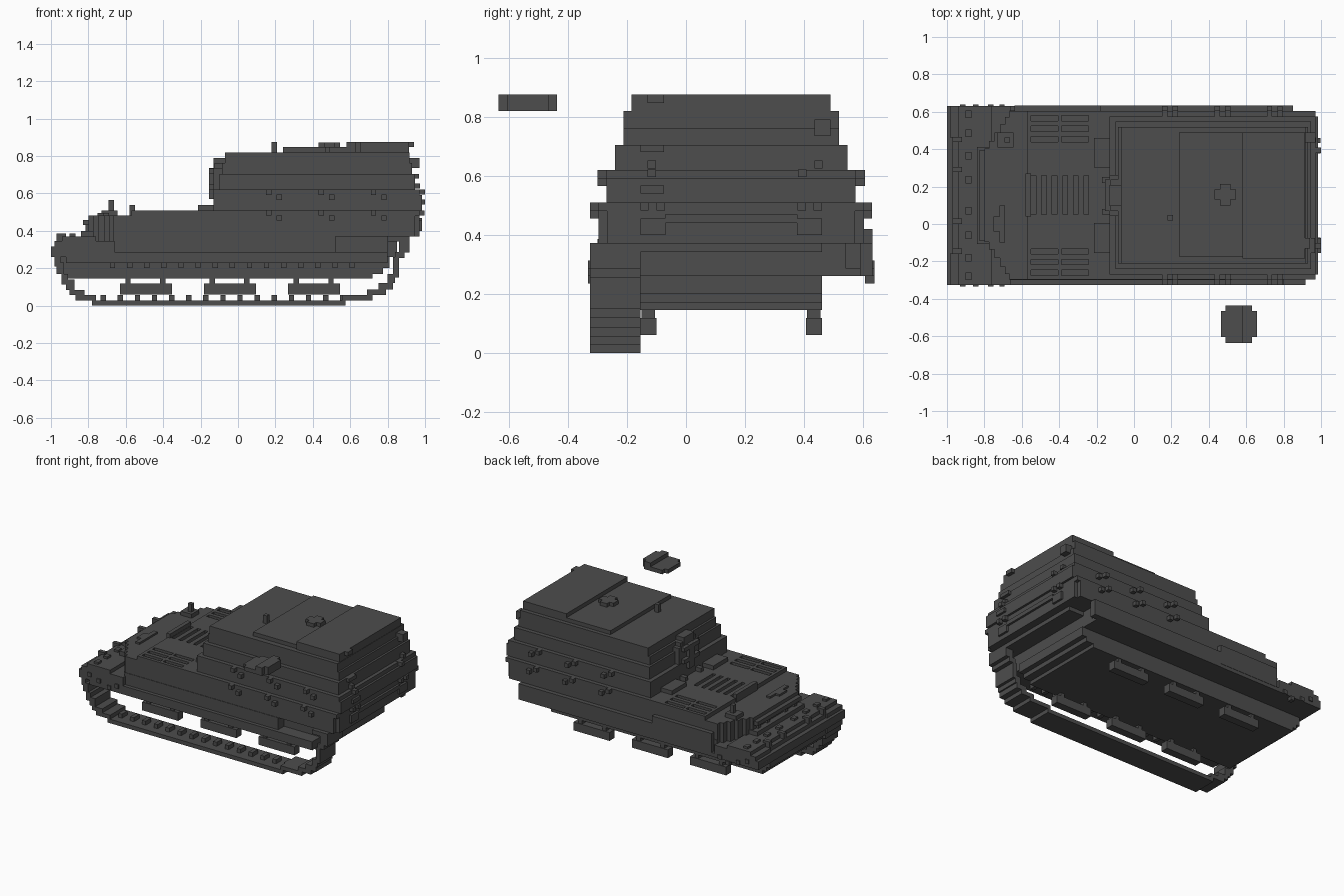
import bpy, bmesh
from mathutils import Matrix, Vector

if "Cube" in bpy.data.objects:
    bpy.data.objects.remove(bpy.data.objects["Cube"], do_unlink=True)

mat = bpy.data.materials.new("dark_grey")
mat.use_nodes = True
GREY = (0.075, 0.075, 0.075, 1)
mat.diffuse_color = GREY
bsdf = next(n for n in mat.node_tree.nodes if n.type == 'BSDF_PRINCIPLED')
bsdf.inputs["Base Color"].default_value = GREY
bsdf.inputs["Roughness"].default_value = 0.9

C = 0.153     # centre line of the vehicle in y
U = 0.0282    # size of one building block


def boxes(name, items):
    """One object from axis-aligned boxes (x0, x1, y0, y1, z0, z1)."""
    bm = bmesh.new()
    for x0, x1, y0, y1, z0, z1 in items:
        m = Matrix.Translation(((x0 + x1) / 2, (y0 + y1) / 2, (z0 + z1) / 2))
        m = m @ Matrix.Diagonal((x1 - x0, y1 - y0, z1 - z0, 1))
        bmesh.ops.create_cube(bm, size=1, matrix=m)
    me = bpy.data.meshes.new(name)
    bm.to_mesh(me)
    bm.free()
    me.materials.append(mat)
    ob = bpy.data.objects.new(name, me)
    bpy.context.scene.collection.objects.link(ob)
    return ob


def mid(x0, x1, h, z0, z1):
    """Box of half width h on the centre line."""
    return (x0, x1, C - h, C + h, z0, z1)


def both(items):
    """Repeat boxes on the other side of the centre line."""
    return items + [(a, b, 2 * C - d, 2 * C - c, e, f) for a, b, c, d, e, f in items]


# Lower hull with stepped bow and stern
boxes("lower_hull", [
    mid(-.915, .72, .308, .145, .175), mid(-.945, .775, .308, .17, .20),
    mid(-.97, .81, .308, .20, .262), mid(-.94, .80, .308, .26, .345)])
boxes("nose", [
    mid(-1, -.80, .478, .26, .317), mid(-.97, -.78, .478, .315, .345),
    mid(-.94, -.76, .478, .343, .37), mid(-.84, -.70, .26, .37, .40),
    mid(-.83, -.70, .24, .43, .458)])

# Sponsons over the tracks, with a recess at the rear
boxes("sponsons", both([
    (-.85, .80, -.325, -.10, .26, .287),
    (-.665, .52, -.30, -.10, .285, .37),
    (.52, .80, -.235, -.10, .285, .37),
    (-.98, -.66, -.325, -.155, .285, .345)]))
boxes("side_panel", [(-.64, -.18, .60, .633, .285, .42), (-.18, .85, .59, .633, .26, .37)])
boxes("side_ledge", [(-.64, .52, -.325, -.29, .26, .287)])

# Upper hull with rounded front corners
steps = [(-.80, .25), (-.775, .29), (-.745, .335), (-.717, .38), (-.69, .42), (-.665, .45)]
boxes("front_hull", [mid(x, steps[i + 1][0] if i < 5 else -.50, h, .34, .482)
                     for i, (x, h) in enumerate(steps)])
boxes("upper_hull", [mid(-.55, .945, .45, .37, .482), mid(.90, .97, .42, .37, .482)])
boxes("stern_steps", [
    mid(.70, .917, .308, .342, .372), mid(.70, .945, .36, .37, .40),
    mid(.70, .985, .225, .44, .468)])

# Engine deck with slots cut through its plate
deck = boxes("engine_deck", [mid(-.57, -.05, .45, .48, .51)])
slots = []
for x0 in (-.55, -.387):
    for y in (-.26, -.203, -.147):
        slots.append((x0, x0 + .145, y - U / 2, y + U / 2, .488, .54))
slots = both(slots)
for i in range(6):
    x = -.55 + i * 2 * U
    slots.append((x, x + U * .9, .05, .26, .488, .54))
cutter = boxes("slot_cutter", slots)
cutter.hide_render = True
mod = deck.modifiers.new("slots", 'BOOLEAN')
mod.operation = 'DIFFERENCE'
mod.solver = 'EXACT'
mod.object = cutter
bpy.context.view_layer.update()
cut_mesh = bpy.data.meshes.new_from_object(deck.evaluated_get(bpy.context.evaluated_depsgraph_get()))
deck.modifiers.clear()
deck.data = cut_mesh
bpy.data.objects.remove(cutter, do_unlink=True)

# Fittings on the deck
boxes("deck_plates", both([(-.215, -.12, -.155, .005, .505, .538)])
      + [(-.17, -.10, .05, .08, .505, .538), (-.17, -.10, .22, .25, .505, .538)])
boxes("deck_post", [(-.73, -.645, .41, .49, .48, .51), (-.692, -.664, .435, .463, .51, .565)])
boxes("deck_bracket", [(-.58, -.552, .04, .27, .48, .538)])
boxes("bow_fitting", [(-.72, -.69, -.10, .10, .48, .495), (-.75, -.72, -.04, .04, .48, .495)])

# Superstructure, narrowing tier by tier
tiers = [(-.07, .97, .45, .48, .51), (-.13, .985, .422, .51, .592), (-.13, .97, .422, .59, .62),
         (-.10, .945, .394, .62, .705), (-.085, .93, .365, .705, .762), (-.07, .917, .365, .76, .82)]
boxes("superstructure", [mid(*t) for t in tiers])
boxes("roof_plates", [(.24, .58, -.175, .49, .81, .847), (.58, .915, -.185, .49, .81, .875),
                      (.91, .94, -.13, -.075, .847, .875)])
boxes("roof_knob", [(.43, .545, .13, .185, .84, .872), (.46, .515, .10, .215, .84, .872)])
boxes("antenna_stub", [(.18, .208, .02, .048, .81, .875)])

# Ring mount on the front of the superstructure
boxes("front_mount", [
    mid(-.13, -.06, .056, .565, .79), mid(-.13, -.06, .11, .622, .735),
    mid(-.125, -.06, .084, .592, .762),
    mid(-.155, -.12, .084, .622, .65), mid(-.155, -.12, .084, .705, .733),
    mid(-.155, -.12, .028, .57, .735)])

# Rows of bolts along both sides
bolts = []
for x in (.165, .445, .725):
    for dx, z, y in ((0, .592, -.30), (.056, .565, -.30), (0, .482, -.325), (.056, .455, -.325)):
        bolts.append((x - U / 2 + dx, x + U / 2 + dx, y, y + .05, z, z + U))
boxes("side_bolts", both(bolts))

# Stern fittings
boxes("stern_fittings", [
    (.90, .97, .435, .49, .735, .79), (.90, .967, -.155, -.075, .68, .705),
    (.94, 1, -.155, -.075, .54, .567), (.95, 1, .38, .408, .595, .622),
    (.95, 1, -.13, -.102, .595, .622), (.93, .972, .435, .463, .625, .652),
    (.93, .972, -.13, -.102, .625, .652)])
boxes("stern_bolts", both([(.95, .998, -.155, -.127, .482, .51), (.95, .998, -.10, -.072, .482, .51),
                           (.93, .985, -.155, -.07, .40, .455), (.78, .86, -.155, -.07, .345, .455)]))

# Small blocks on the bow
bow = [(-.97, -.92, y, y + U, .345, .385) for y in (-.16, .0)]
bow += [(-.90, -.87, y, y + .04, .365, .385) for y in (-.30, -.20, -.08, .05)]
bow += [(-.815, -.79, y, y + U, .40, .43) for y in (-.06, .04)]
boxes("bow_blocks", both(bow))
boxes("fender_bolts", both([(x, x + U, -.333, -.30, z, z + U) for x, z in
                            ((-.93, .285), (-.86, .26), (-.78, .235), (-.72, .26))]))

# Bogies under the hull
bogies = []
for x in (-.632, -.182, .268):
    bogies.append((x, x + .278, -.155, -.10, .06, .118))
    bogies += [(x + d, x + d + U, -.15, -.105, .115, .15) for d in (.03, .215)]
boxes("bogies", both(bogies))

# Track loop on one side only, as stepped links
links = [(-.78, .575, 0, .028), (-.87, -.76, .028, .056), (-.90, -.82, .056, .084),
         (-.92, -.875, .084, .14), (-.945, -.91, .113, .17), (-.97, -.93, .17, .23),
         (-.98, -.95, .21, .28), (.555, .72, .028, .056), (.69, .79, .056, .085),
         (.75, .83, .085, .12), (.80, .84, .12, .17), (.83, .86, .15, .26),
         (.84, .89, .255, .287), (.86, .917, .285, .345), (.80, .917, .343, .372),
         (-.92, .80, .228, .262)]
boxes("track", [(a, b, -.325, -.155, c, d) for a, b, c, d in links])
teeth = []
for i in range(15):
    x = -.735 + i * .0915
    teeth.append((x, x + U, -.27, -.21, .026, .056))
    teeth.append((x + .05, x + .05 + U, -.27, -.21, .20, .23))
boxes("track_teeth", teeth)

# Loose hatch beside the roof
boxes("loose_hatch", [
    (.465, .58, -.605, -.465, .82, .848), (.49, .58, -.635, -.437, .82, .848),
    (.58, .63, -.635, -.437, .82, .875), (.63, .657, -.605, -.465, .82, .875)])
